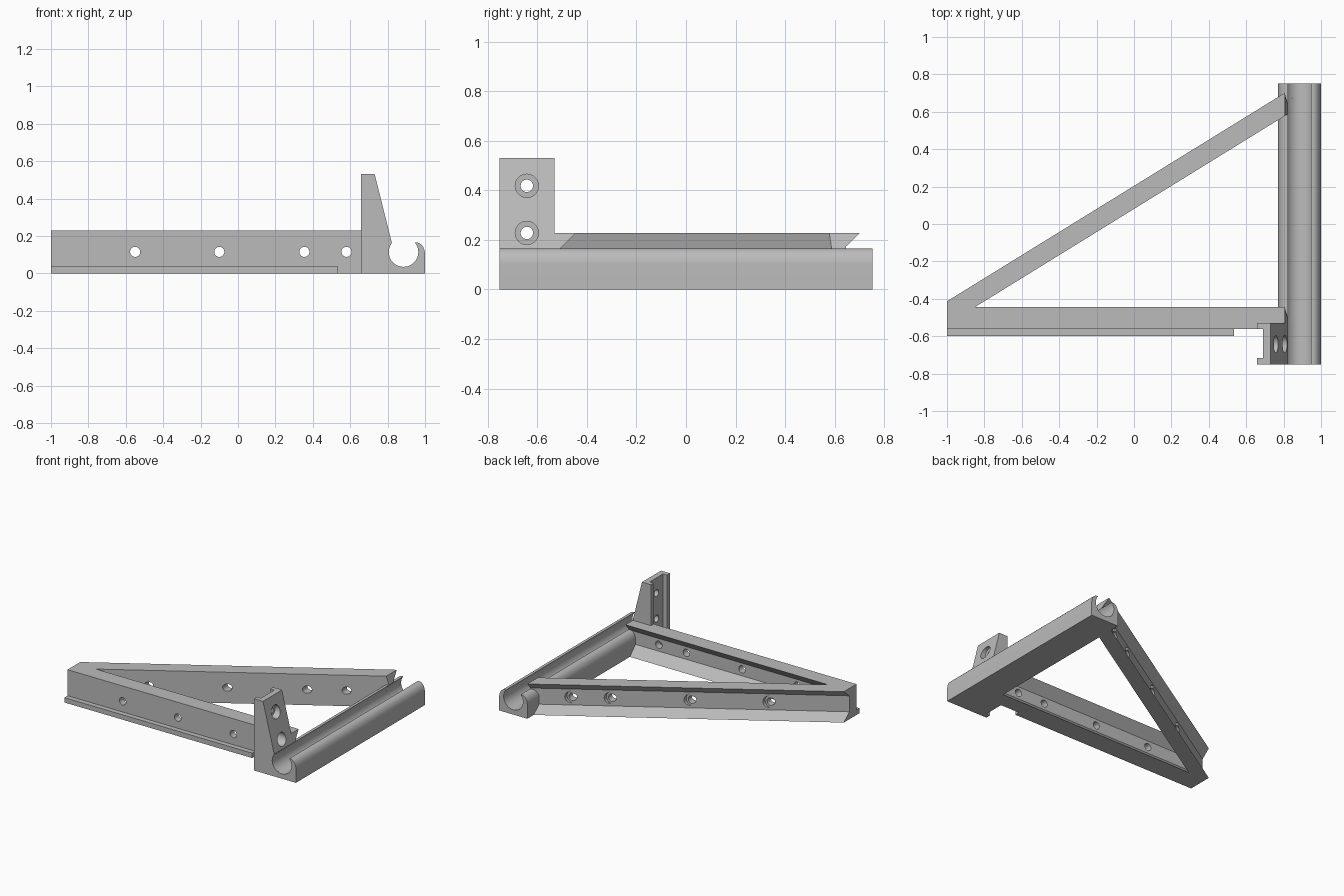
import bpy, bmesh
from math import sin, cos, atan, radians, pi
from mathutils import Vector, Matrix

if "Cube" in bpy.data.objects:
    bpy.data.objects.remove(bpy.data.objects["Cube"], do_unlink=True)

grey = bpy.data.materials.new("plain_grey")
grey.diffuse_color = (0.5, 0.5, 0.5, 1)
grey.use_nodes = True
grey.node_tree.nodes["Principled BSDF"].inputs["Base Color"].default_value = (0.5, 0.5, 0.5, 1)

BORE = Vector((0.885, 0, 0.114))
BORE_R = 0.079
HOLE_X = (-0.55, -0.10, 0.355, 0.58)
HOLE_Z = 0.115


def finish(name, bm):
    bmesh.ops.recalc_face_normals(bm, faces=bm.faces)
    mesh = bpy.data.meshes.new(name)
    bm.to_mesh(mesh)
    bm.free()
    mesh.materials.append(grey)
    obj = bpy.data.objects.new(name, mesh)
    bpy.context.collection.objects.link(obj)
    return obj


def prism(points, along):
    """Extrude a closed 3D outline along a vector."""
    bm = bmesh.new()
    face = bm.faces.new([bm.verts.new(p) for p in points])
    new = bmesh.ops.extrude_face_region(bm, geom=[face])["geom"]
    bmesh.ops.translate(bm, vec=along, verts=[v for v in new if isinstance(v, bmesh.types.BMVert)])
    return bm


def box(name, lo, hi):
    (x, y, z), (X, Y, Z) = lo, hi
    return finish(name, prism([(x, y, z), (X, y, z), (X, Y, z), (x, Y, z)], (0, 0, Z - z)))


def rod(start, end, radius):
    """Round cutter between two points."""
    start, end = Vector(start), Vector(end)
    axis = end - start
    bm = bmesh.new()
    turn = axis.to_track_quat('Z', 'Y').to_matrix().to_4x4()
    bmesh.ops.create_cone(bm, cap_ends=True, segments=32, radius1=radius, radius2=radius,
                          depth=axis.length, matrix=Matrix.Translation((start + end) / 2) @ turn)
    return finish("cutter", bm)


def carve(obj, cutters):
    bpy.context.view_layer.objects.active = obj
    for cutter in cutters:
        mod = obj.modifiers.new("cut", 'BOOLEAN')
        mod.operation, mod.solver, mod.object = 'DIFFERENCE', 'EXACT', cutter
        bpy.ops.object.modifier_apply(modifier=mod.name)
        bpy.data.objects.remove(cutter, do_unlink=True)


def trim(bm, point, normal):
    geom = bm.verts[:] + bm.edges[:] + bm.faces[:]
    cut = bmesh.ops.bisect_plane(bm, geom=geom, plane_co=point, plane_no=normal, clear_outer=True)
    rim = [e for e in cut["geom_cut"] if isinstance(e, bmesh.types.BMEdge)]
    bmesh.ops.holes_fill(bm, edges=rim, sides=0)


def bore_cutter():
    return rod(BORE - Vector((0, 1, 0)), BORE + Vector((0, 1, 0)), BORE_R)


def bar(name, start, angle, width, web=0.05, height=0.228):
    """Channel bar, flat in front and grooved behind, with counterbored holes."""
    side = Vector((-sin(angle), cos(angle), 0))
    flare = width - web
    section = [(0, 0), (width, 0), (web, flare), (web, height - flare), (width, height), (0, height)]
    direction = Vector((cos(angle), sin(angle), 0))
    origin = Vector(start) - direction * 0.5
    bm = prism([origin + side * d + Vector((0, 0, z)) for d, z in section], direction * 3.2)
    trim(bm, (-1, 0, 0), (-1, 0, 0))
    trim(bm, (0.822, 0, 0.165), (0.365, 0, 0.092))
    obj = finish(name, bm)
    cutters = [bore_cutter()]
    for x in HOLE_X:
        y = start[1] + (x - start[0]) * sin(angle) / cos(angle)
        back = y + web / cos(angle)
        cutters.append(rod((x, y - 0.1, HOLE_Z), (x, y + 0.25, HOLE_Z), 0.027))
        cutters.append(rod((x, back, HOLE_Z), (x, back + 0.15, HOLE_Z), 0.044))
    carve(obj, cutters)
    return obj


# Triangle bars and the ledge under the front one
front_bar = bar("front_bar", (-1, -0.561, 0), 0, 0.117)
diagonal_bar = bar("diagonal_bar", (-0.85, -0.444, 0), atan(0.617), 0.105)
ledge = box("front_ledge", (-1, -0.598, 0), (0.535, -0.55, 0.036))

# Open tube rail: rounded lips outside, round bore inside
lip = [(0.07 + 0.045 * cos(radians(a)), 0.1 + 0.065 * sin(radians(a))) for a in range(0, 91, 10)]
bore = [(BORE_R * sin(t), BORE.z - BORE_R * cos(t))
        for t in [radians(130) * (1 - i / 16) for i in range(33)]]
outline = [(-0.115, 0), (0.115, 0)] + lip + bore + [(-x, z) for x, z in reversed(lip)]
rail = finish("tube_rail", prism([(BORE.x + x, -0.752, z) for x, z in outline], (0, 1.504, 0)))

# Tapered post with a recess on its inner side and two counterbored holes
taper = [(0.658, 0), (0.864, 0), (0.822, 0.165), (0.731, 0.53), (0.658, 0.53)]
post = finish("mounting_post", prism([(x, -0.752, z) for x, z in taper], (0, 0.222, 0)))
cuts = [bore_cutter(), box("cutter", (0.6, -0.716, -0.1), (0.69, -0.562, 0.7))]
for z in (0.228, 0.418):
    cuts.append(rod((0.6, -0.642, z), (0.95, -0.642, z), 0.025))
    cuts.append(rod((0.72, -0.642, z), (0.95, -0.642, z), 0.047))
carve(post, cuts)

# Smooth the round surfaces, keep edges sharp
bpy.ops.object.select_all(action='DESELECT')
for part in (front_bar, diagonal_bar, ledge, rail, post):
    part.select_set(True)
bpy.context.view_layer.objects.active = rail
bpy.ops.object.shade_smooth_by_angle(angle=radians(30))
